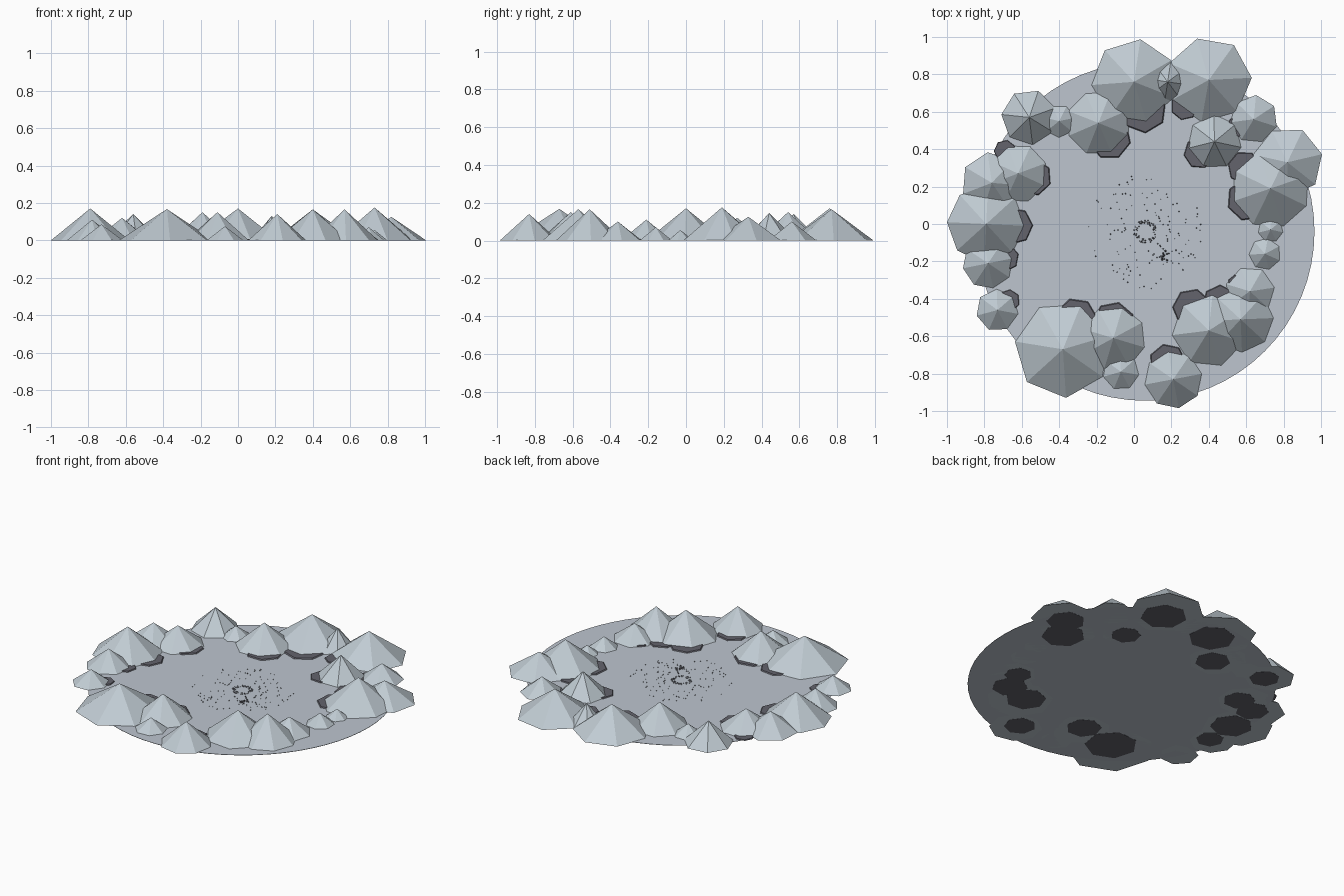
import bpy, bmesh, math, random
from mathutils import Matrix, Vector

cube = bpy.data.objects.get("Cube")
if cube:
    bpy.data.objects.remove(cube)
random.seed(4)
CENTRE = Vector((0.06, -0.04, 0))


def material(name, colour):
    m = bpy.data.materials.new(name)
    m.use_nodes = True
    m.diffuse_color = (*colour, 1)
    m.node_tree.nodes["Principled BSDF"].inputs["Base Color"].default_value = (*colour, 1)
    return m


rock = material("pale rock", (0.53, 0.60, 0.65))
ground = material("grey ground", (0.51, 0.56, 0.625))
dark = material("dark stone", (0.125, 0.125, 0.15))


def finish(bm, name, mat):
    mesh = bpy.data.meshes.new(name)
    bm.to_mesh(mesh)
    bm.free()
    mesh.materials.append(mat)
    ob = bpy.data.objects.new(name, mesh)
    bpy.context.collection.objects.link(ob)
    return ob


def add_cone(bm, pos, r, h, sides, turn=0.0, top=0.0):
    # cone standing on its base, with a vertex pointing along turn
    m = Matrix.Translation(Vector(pos) + Vector((0, 0, h / 2))) @ Matrix.Rotation(turn, 4, 'Z')
    bmesh.ops.create_cone(bm, cap_ends=True, segments=sides, radius1=r,
                          radius2=top, depth=h, matrix=m)


# round floor
bm = bmesh.new()
add_cone(bm, (CENTRE.x, CENTRE.y, 0.001), 0.905, 0.002, 64, top=0.905)
finish(bm, "floor", ground)

# rim peaks: x, y, radius, height, sides
PEAKS = [
    (0, .76, .23, .17, 7), (.40, .77, .23, .165, 7), (.18, .76, .11, .13, 8),
    (.64, .56, .13, .1, 7), (.43, .44, .148, .145, 7), (.82, .33, .19, .125, 7),
    (.73, .19, .215, .175, 8), (.73, -.03, .07, .055, 7), (.70, -.16, .088, .07, 7),
    (.62, -.36, .135, .1, 7), (.57, -.51, .178, .165, 8), (.40, -.57, .2, .165, 7),
    (.21, -.83, .157, .14, 8), (-.07, -.79, .1, .075, 7), (-.11, -.61, .175, .15, 8),
    (-.38, -.67, .26, .167, 7), (-.73, -.46, .115, .085, 7), (-.78, -.21, .137, .11, 8),
    (-.79, 0, .21, .17, 8), (-.76, .22, .165, .12, 7), (-.62, .27, .16, .12, 8),
    (-.56, .57, .15, .14, 7), (-.40, .55, .09, .07, 7), (-.19, .54, .175, .15, 8),
]
for i, (x, y, r, h, sides) in enumerate(PEAKS):
    out = math.atan2(y - CENTRE.y, x - CENTRE.x)
    bm = bmesh.new()
    add_cone(bm, (x, y, 0.001), r, h, sides, out)
    finish(bm, f"peak_{i + 1}", rock)

    # dark bedding under the larger peaks
    if r > 0.13:
        inward = (CENTRE - Vector((x, y, 0))).normalized()
        bm = bmesh.new()
        add_cone(bm, Vector((x, y, 0)) + inward * r * 0.2, r * 0.6, 0.0008, 7,
                 out, top=r * 0.6)
        finish(bm, f"bedding_{i + 1}", dark)

# dark scree patches at the inner foot of the peaks: x, y, radius
SCREE = [
    (.05, .61, .125), (.27, .63, .075), (-.13, .46, .115), (-.54, .25, .1),
    (-.69, .39, .06), (-.64, -.01, .1), (-.69, -.18, .075), (-.67, -.41, .06),
    (-.31, -.51, .115), (-.11, -.53, .115), (.18, -.74, .1), (.31, -.45, .105),
    (.46, -.42, .095), (.55, -.32, .05), (.61, .13, .115), (.59, .30, .09),
    (.35, .38, .085), (.55, .52, .055),
]
bm = bmesh.new()
for x, y, r in SCREE:
    add_cone(bm, (x, y, 0.003), r, 0.006, 7, math.atan2(CENTRE.y - y, CENTRE.x - x) + 0.3,
             top=r * 0.95)
finish(bm, "scree", dark)


def scatter(name, count, near, far, size, middle):
    bm = bmesh.new()
    for _ in range(count):
        a, d = random.uniform(0, math.tau), random.uniform(near, far)
        r = random.uniform(0.6, 1) * size
        add_cone(bm, middle + Vector((d * math.cos(a), d * math.sin(a), 0.002)),
                 r, r * 1.5, 5, a)
    finish(bm, name, dark)


# pebbles: wide scatter, central ring and a small heap
scatter("scattered_pebbles", 130, 0.09, 0.31, 0.0045, CENTRE)
scatter("ring_pebbles", 90, 0.04, 0.062, 0.0045, CENTRE)
scatter("pebble_heap", 18, 0.0, 0.03, 0.007, CENTRE + Vector((0.1, -0.13, 0)))
